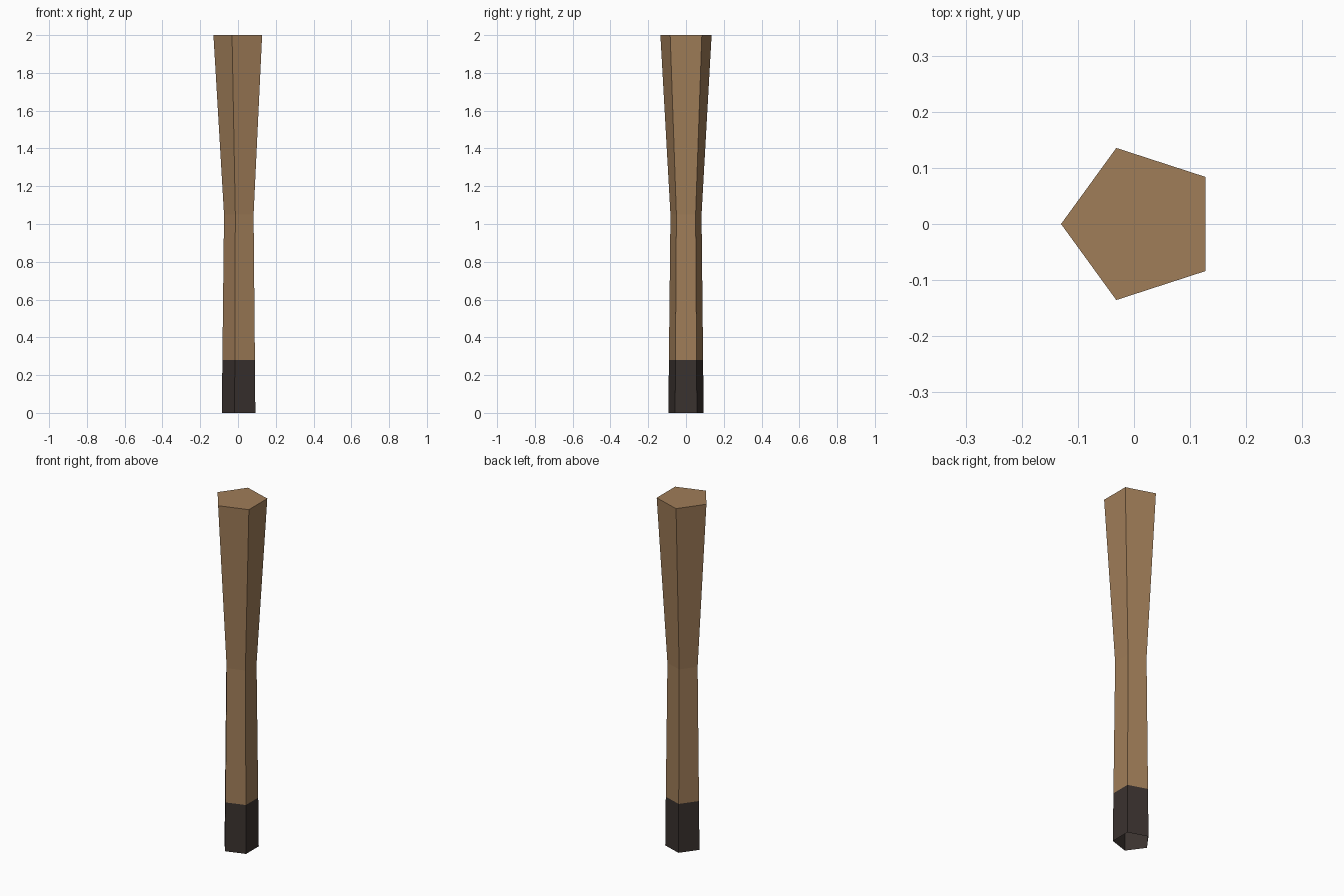
import bpy, bmesh, math

if "Cube" in bpy.data.objects:
    bpy.data.objects.remove(bpy.data.objects["Cube"])

SIDES = 5
CENTRE_X = 0.0125  # pentagon points to -x, so its centre sits slightly right


def material(name, color):
    mat = bpy.data.materials.new(name)
    mat.diffuse_color = (*color, 1)
    mat.use_nodes = True
    mat.node_tree.nodes["Principled BSDF"].inputs["Base Color"].default_value = mat.diffuse_color
    return mat


def tapered_tube(name, profile, mat, cap_top=False):
    """Loft pentagon rings through (radius, z) pairs, open at the bottom."""
    bm = bmesh.new()
    rings = []
    for r, z in profile:
        angles = [math.pi + i * math.tau / SIDES for i in range(SIDES)]
        rings.append([bm.verts.new((CENTRE_X + r * math.cos(a), r * math.sin(a), z))
                      for a in angles])
    for low, high in zip(rings, rings[1:]):
        for i in range(SIDES):
            j = (i + 1) % SIDES
            bm.faces.new((low[i], low[j], high[j], high[i]))
    if cap_top:
        bm.faces.new(rings[-1])
    mesh = bpy.data.meshes.new(name)
    bm.to_mesh(mesh)
    bm.free()
    mesh.materials.append(mat)
    obj = bpy.data.objects.new(name, mesh)
    bpy.context.collection.objects.link(obj)
    return obj


wood = material("wood", (0.35, 0.205, 0.098))
dark = material("dark_wrap", (0.042, 0.032, 0.028))

# Dark grip at the foot, open underneath
tapered_tube("grip", [(0.098, 0), (0.0952, 0.28)], dark)

# Wooden shaft: narrows to a waist, then flares to a flat capped end
tapered_tube("shaft", [(0.0952, 0.28), (0.0865, 1.05), (0.1425, 2.0)], wood, cap_top=True)
